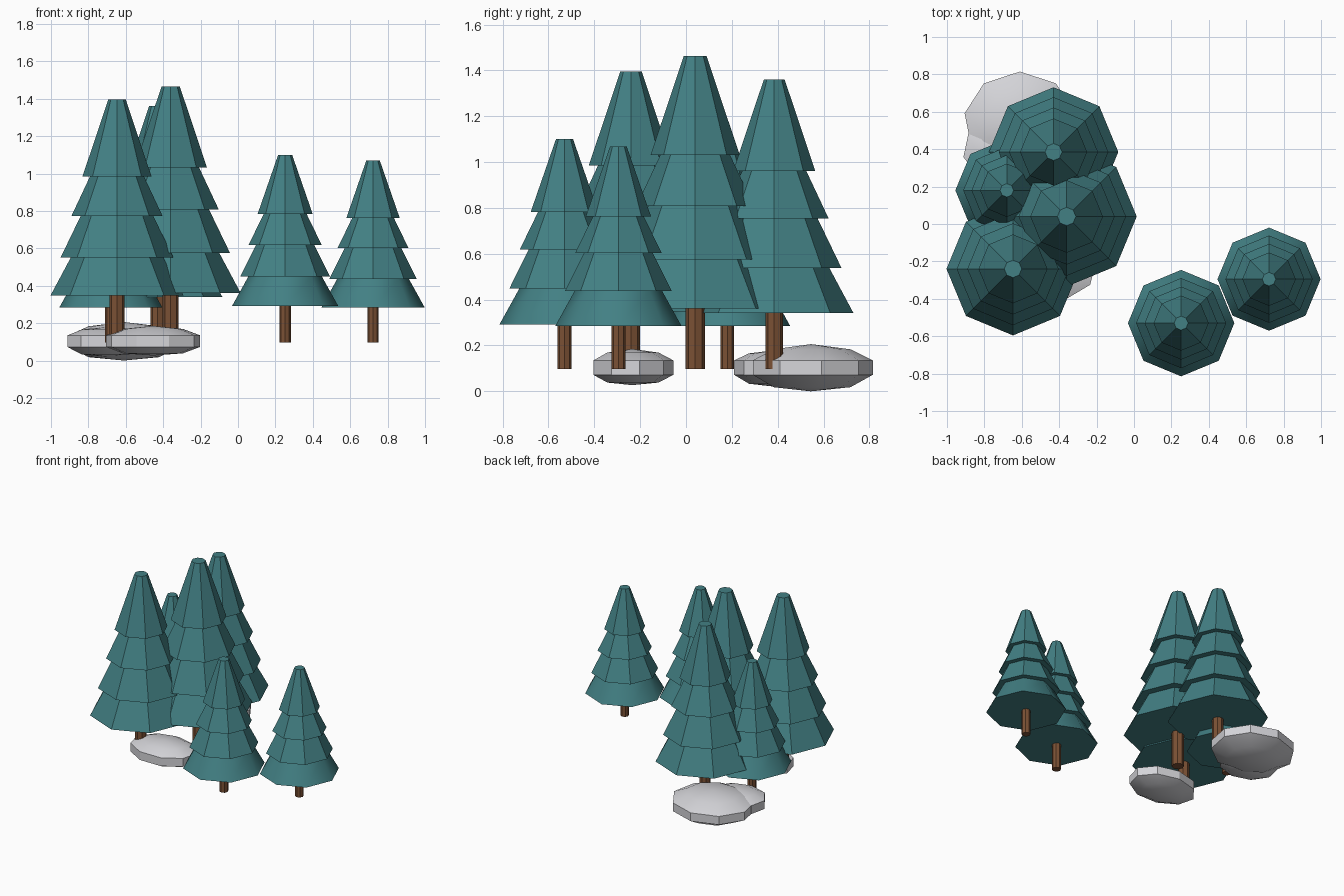
import bpy, bmesh, math

if "Cube" in bpy.data.objects:
    bpy.data.objects.remove(bpy.data.objects["Cube"])


def material(name, rgb):
    m = bpy.data.materials.new(name)
    m.diffuse_color = (*rgb, 1)
    m.use_nodes = True
    m.node_tree.nodes["Principled BSDF"].inputs["Base Color"].default_value = m.diffuse_color
    return m


TEAL = material("teal needles", (0.055, 0.215, 0.23))
BARK = material("brown bark", (0.2, 0.083, 0.035))
STONE = material("pale stone", (0.66, 0.66, 0.69))


def lathe(name, profile, sides, loc, mat, scale=(1, 1, 1), turn=0.0, smooth_rows=(), sharp_rows=()):
    """Sweep (radius, height) points round z; radius 0 closes to a point, other ends are capped."""
    bm = bmesh.new()
    rings = []
    for r, z in profile:
        if r == 0:
            rings.append([bm.verts.new((0, 0, z * scale[2]))])
            continue
        ring = []
        for i in range(sides):
            a = turn + math.tau * i / sides
            ring.append(bm.verts.new((r * scale[0] * math.cos(a), r * scale[1] * math.sin(a), z * scale[2])))
        rings.append(ring)
    for k in range(len(rings) - 1):
        lo, hi = rings[k], rings[k + 1]
        for i in range(sides):
            j = (i + 1) % sides
            quad = [lo[i % len(lo)], lo[j % len(lo)], hi[j % len(hi)], hi[i % len(hi)]]
            f = bm.faces.new(list(dict.fromkeys(quad)))
            f.smooth = k in smooth_rows
    for ring in (rings[0], rings[-1]):
        if len(ring) > 1:
            bm.faces.new(ring)
    for k in sharp_rows:
        for i in range(sides):
            bm.edges.get((rings[k][i], rings[k][(i + 1) % sides])).smooth = False
    bmesh.ops.recalc_face_normals(bm, faces=bm.faces)
    me = bpy.data.meshes.new(name)
    bm.to_mesh(me)
    bm.free()
    me.materials.append(mat)
    ob = bpy.data.objects.new(name, me)
    ob.location = loc
    bpy.context.collection.objects.link(ob)
    return ob


# Four stacked skirts with flat ledges between them, for a tree one unit tall
SKIRTS = [(0.274, 0.193), (0.19, 0.35), (0.232, 0.35), (0.15, 0.52),
          (0.188, 0.52), (0.111, 0.684), (0.142, 0.684), (0.036, 1.0)]
GROUND = 0.097


def tree(label, x, y, height, spread=1.0):
    small = spread > 1
    w = height * spread
    lathe("foliage_" + label, SKIRTS, 8, (x, y, GROUND), TEAL, (w, w, height),
          smooth_rows=(0,) if small else (), sharp_rows=(0, 1))
    lathe("trunk_" + label, [(0.031, 0), (0.031, 0.21)], 8, (x, y, GROUND), BARK,
          (height, height, height))


# Tall trees
tree("tall_front", -0.647, -0.24, 1.298)
tree("tall_middle", -0.36, 0.04, 1.367)
tree("tall_back", -0.43, 0.385, 1.263)
# Small trees, slightly wider for their height
tree("small_left", -0.68, 0.18, 0.97, 1.035)
tree("small_centre", 0.252, -0.53, 1.003, 1.035)
tree("small_right", 0.722, -0.295, 0.972, 1.035)


def rock(label, x, y, rx, ry, low, high, turn):
    """Flat boulder: domed top and bottom joined by an upright band."""
    profile = [(0, low), (0.64, low + 0.25 * (0.072 - low)), (1, 0.072),
               (1, 0.135), (0.64, high - 0.32 * (high - 0.135)), (0, high)]
    lathe("rock_" + label, profile, 9, (x, y, 0), STONE, (rx, ry, 1), turn,
          smooth_rows=(0, 1, 3, 4), sharp_rows=(2, 3))


# Boulders
rock("back", -0.61, 0.545, 0.30, 0.27, 0.0, 0.206, math.radians(90))
rock("back_side", -0.70, 0.39, 0.215, 0.18, 0.02, 0.18, math.radians(-90))
rock("front", -0.455, -0.235, 0.255, 0.18, 0.027, 0.185, math.radians(-70))
